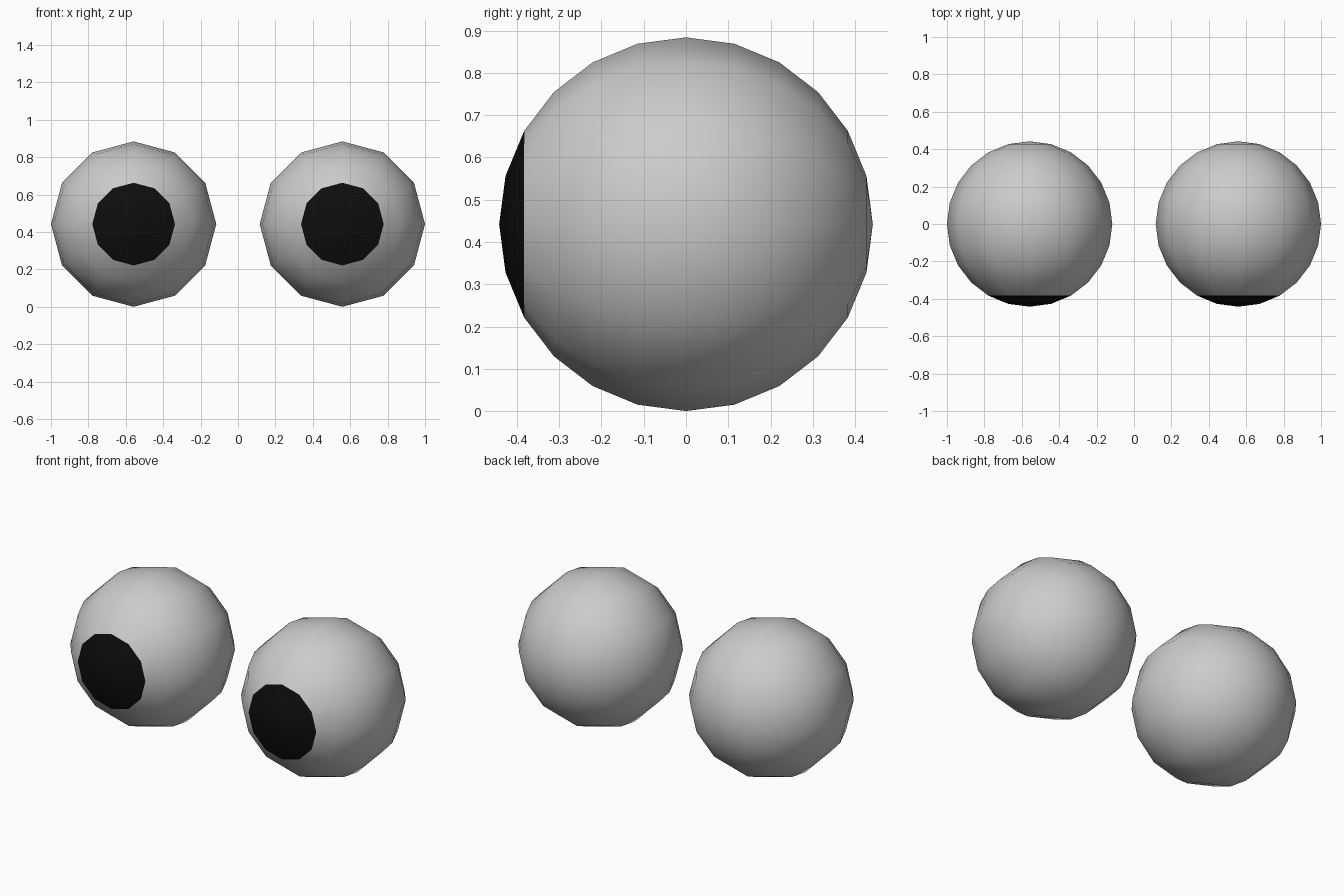
import bpy, bmesh
from math import radians
from mathutils import Matrix

if "Cube" in bpy.data.objects:
    bpy.data.objects.remove(bpy.data.objects["Cube"])

R = 0.442            # eyeball radius
X = 1 - R            # eye offset from the middle
PUPIL_Y = -R * 0.87  # ring plane just behind the pupil's rim

black = bpy.data.materials.new("pupil_black")
black.diffuse_color = (0.004, 0.004, 0.004, 1)
black.use_nodes = True
black.node_tree.nodes["Principled BSDF"].inputs["Base Color"].default_value = black.diffuse_color


def sphere_part(name, x, keep, mat=None):
    """Sphere with poles on the y axis, keeping only the faces that pass keep(y)."""
    bm = bmesh.new()
    bmesh.ops.create_uvsphere(bm, u_segments=12, v_segments=12, radius=R,
                              matrix=Matrix.Rotation(radians(90), 4, 'X'))
    drop = [f for f in bm.faces if not keep(f.calc_center_median().y)]
    bmesh.ops.delete(bm, geom=drop, context='FACES')
    for f in bm.faces:
        f.smooth = True
    mesh = bpy.data.meshes.new(name)
    bm.to_mesh(mesh)
    bm.free()
    if mat:
        mesh.materials.append(mat)
    obj = bpy.data.objects.new(name, mesh)
    obj.location = (x, 0, R)
    bpy.context.collection.objects.link(obj)


# Left and right eyes: grey ball plus black front cap
for side, x in (("left", -X), ("right", X)):
    sphere_part(side + "_eyeball", x, lambda y: y > PUPIL_Y)
    sphere_part(side + "_pupil", x, lambda y: y <= PUPIL_Y, black)
